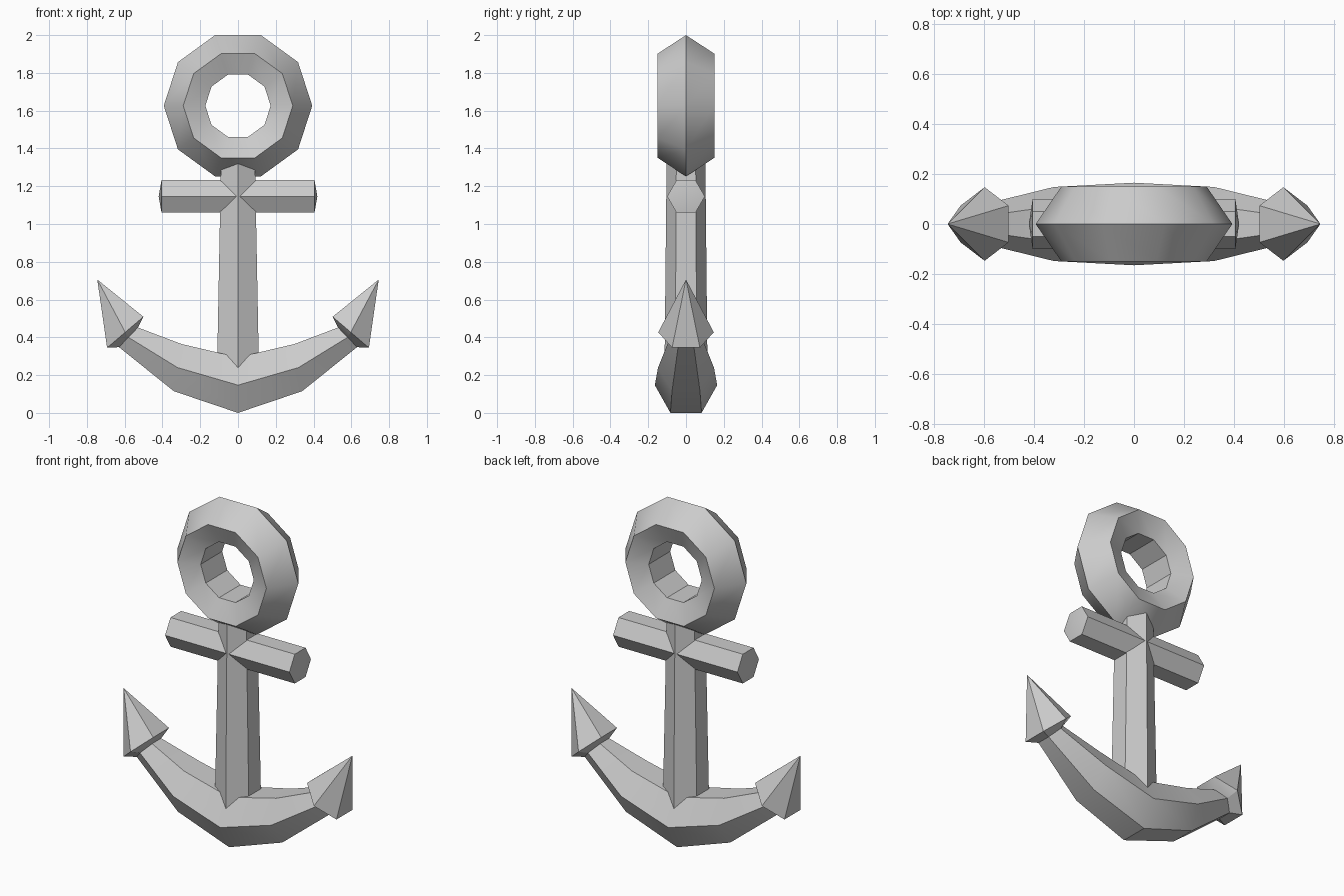
import bpy, bmesh, math
from mathutils import Vector

if "Cube" in bpy.data.objects:
    bpy.data.objects.remove(bpy.data.objects["Cube"])


def finish(name, bm):
    bmesh.ops.remove_doubles(bm, verts=bm.verts[:], dist=1e-5)
    bmesh.ops.recalc_face_normals(bm, faces=bm.faces[:])
    me = bpy.data.meshes.new(name)
    bm.to_mesh(me)
    bm.free()
    ob = bpy.data.objects.new(name, me)
    bpy.context.collection.objects.link(ob)
    bpy.ops.object.select_all(action='DESELECT')
    ob.select_set(True)
    bpy.context.view_layer.objects.active = ob
    bpy.ops.object.shade_smooth_by_angle(angle=math.radians(30))
    return ob


def skin(bm, loops, close=False):
    n, m = len(loops[0]), len(loops)
    for i in range(m if close else m - 1):
        a, b = loops[i], loops[(i + 1) % m]
        for k in range(n):
            bm.faces.new((a[k], a[(k + 1) % n], b[(k + 1) % n], b[k]))


def hex_loft(name, stations):
    # station: centre, half-flat vector, corner vector; zero size makes a point
    bm = bmesh.new()
    loops = []
    for c, flat, corner in stations:
        loop = []
        for k in range(6):
            t = k * math.pi / 3
            p = (Vector(c) + Vector(corner) * math.cos(t)
                 + Vector(flat) * (math.sin(t) / math.sin(math.pi / 3)))
            loop.append(bm.verts.new(p))
        loops.append(loop)
    skin(bm, loops)
    bmesh.ops.remove_doubles(bm, verts=bm.verts[:], dist=1e-5)
    bmesh.ops.dissolve_degenerate(bm, edges=bm.edges[:], dist=1e-5)
    bmesh.ops.holes_fill(bm, edges=bm.edges[:], sides=6)
    return finish(name, bm)


ZERO = (0, 0, 0)

# Ring: five-sided section swept around ten segments
bm = bmesh.new()
section = [(.393, 0), (.29, .15), (.173, .1), (.173, -.1), (.29, -.15)]
loops = []
for i in range(10):
    a = i * math.tau / 10
    loops.append([bm.verts.new((r * math.cos(a), y, 1.626 + r * math.sin(a)))
                  for r, y in section])
skin(bm, loops, close=True)
finish("ring", bm)

# Shank: tapered hexagon with corners facing front and back
hex_loft("shank", [((0, 0, .12), (.113, 0, 0), (0, .115, 0)),
                   ((0, 0, 1.38), (.089, 0, 0), (0, .102, 0))])

# Stock: horizontal hexagonal bar with slightly domed ends
bar = ((0, 0, .086), (0, .1, 0))
hex_loft("stock", [((-.42, 0, 1.146), ZERO, ZERO), ((-.405, 0, 1.146), *bar),
                   ((.405, 0, 1.146), *bar), ((.42, 0, 1.146), ZERO, ZERO)])

# Arms: curved hexagonal sweep, thickest at the crown
half = [(.32, .24, -.02, .125, .148), (.58, .40, -.05, .052, .084)]
arm = [((0, 0, .147), (0, 0, .147), (0, .165, 0))]
for x, z, fx, fz, ry in half:
    arm.append(((x, 0, z), (fx, 0, fz), (0, ry, 0)))
    arm.insert(0, ((-x, 0, z), (-fx, 0, fz), (0, ry, 0)))
hex_loft("arms", arm)

# Flukes: skewed pointed heads with a short undercut collar
for side, s in (("left", -1), ("right", 1)):
    hex_loft("fluke_" + side, [
        ((s * .58, 0, .40), (-s * .05, 0, .052), (0, .084, 0)),
        ((s * .597, 0, .427), (-s * .096, 0, .082), (0, .147, 0)),
        ((s * .745, 0, .706), ZERO, ZERO)])
